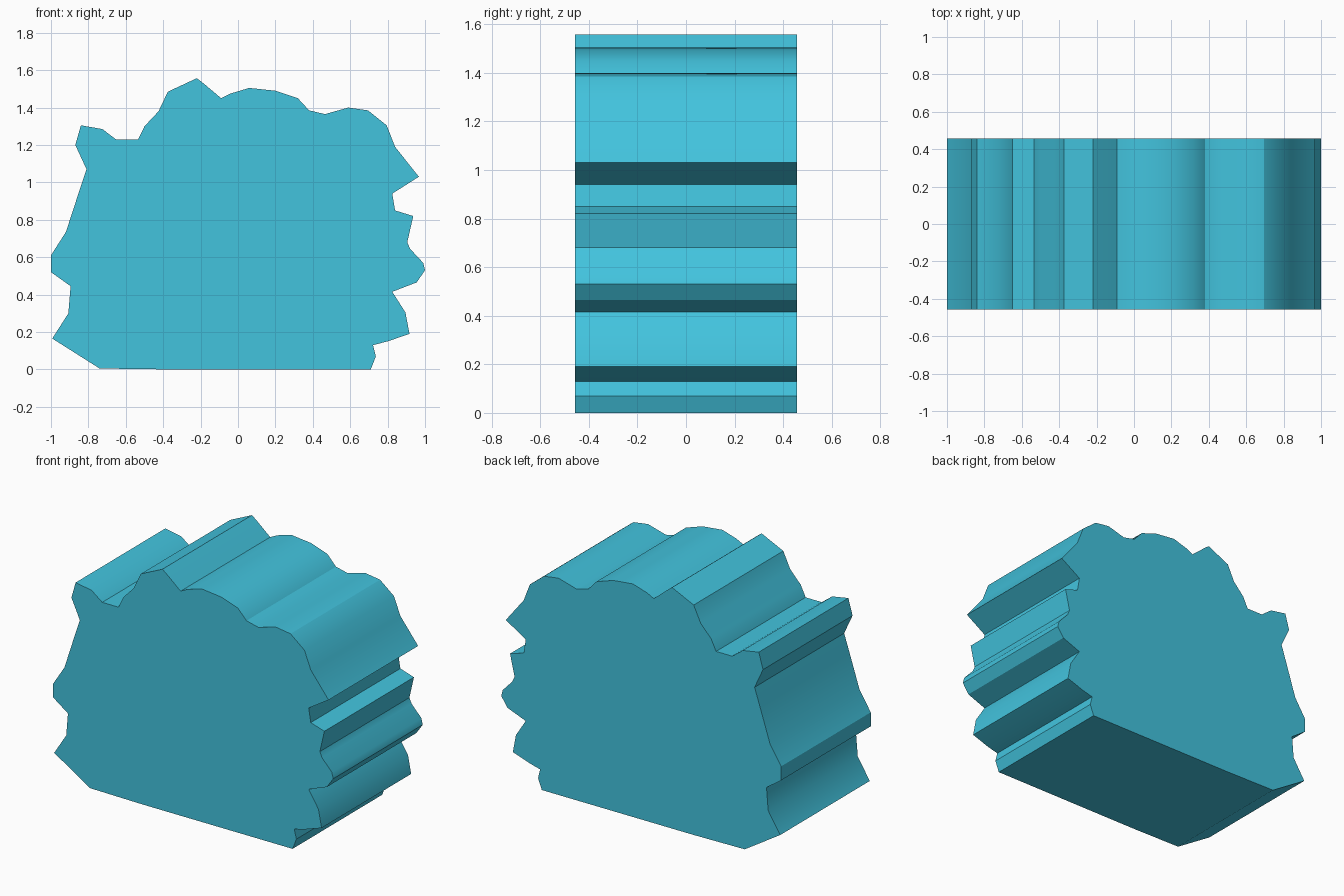
import bpy, bmesh, math

if "Cube" in bpy.data.objects:
    bpy.data.objects.remove(bpy.data.objects["Cube"])

DEPTH = 0.914

# Ragged rock-like outline in the x-z plane, counter-clockwise seen from the front
OUTLINE = [
    (-.74, .005), (-.37, 0), (.71, 0), (.737, .07), (.722, .13), (.80, .15),
    (.917, .19), (.895, .305), (.825, .415), (.955, .465), (1, .53), (.99, .57),
    (.92, .645), (.905, .68), (.937, .82), (.84, .85), (.825, .94), (.967, 1.03),
    (.84, 1.19), (.795, 1.305), (.695, 1.385), (.59, 1.40), (.465, 1.365),
    (.38, 1.385), (.32, 1.45), (.20, 1.49), (.06, 1.505), (-.04, 1.475),
    (-.09, 1.45), (-.185, 1.53), (-.22, 1.557), (-.375, 1.485), (-.425, 1.38),
    (-.50, 1.30), (-.535, 1.228), (-.65, 1.228), (-.725, 1.285), (-.84, 1.305),
    (-.87, 1.20), (-.81, 1.07), (-.85, .95), (-.92, .735), (-1, .61), (-1, .52),
    (-.895, .445), (-.907, .30), (-.993, .165),
]

# Single flat colour
mat = bpy.data.materials.new("turquoise")
mat.diffuse_color = (0.055, 0.55, 0.73, 1)
mat.use_nodes = True
mat.node_tree.nodes["Principled BSDF"].inputs["Base Color"].default_value = mat.diffuse_color

# Front outline face, extruded straight back
bm = bmesh.new()
front = bm.faces.new([bm.verts.new((x, -DEPTH / 2, z)) for x, z in OUTLINE])
ext = bmesh.ops.extrude_face_region(bm, geom=[front], use_keep_orig=True)
back = [v for v in ext["geom"] if isinstance(v, bmesh.types.BMVert)]
bmesh.ops.translate(bm, verts=back, vec=(0, DEPTH, 0))
bmesh.ops.recalc_face_normals(bm, faces=bm.faces)
mesh = bpy.data.meshes.new("jagged_block")
bm.to_mesh(mesh)
bm.free()
mesh.materials.append(mat)

block = bpy.data.objects.new("jagged_block", mesh)
bpy.context.collection.objects.link(block)

# Smooth the gentle bends, keep the sharp notches crisp
bpy.context.view_layer.objects.active = block
block.select_set(True)
bpy.ops.object.shade_smooth_by_angle(angle=math.radians(30))
